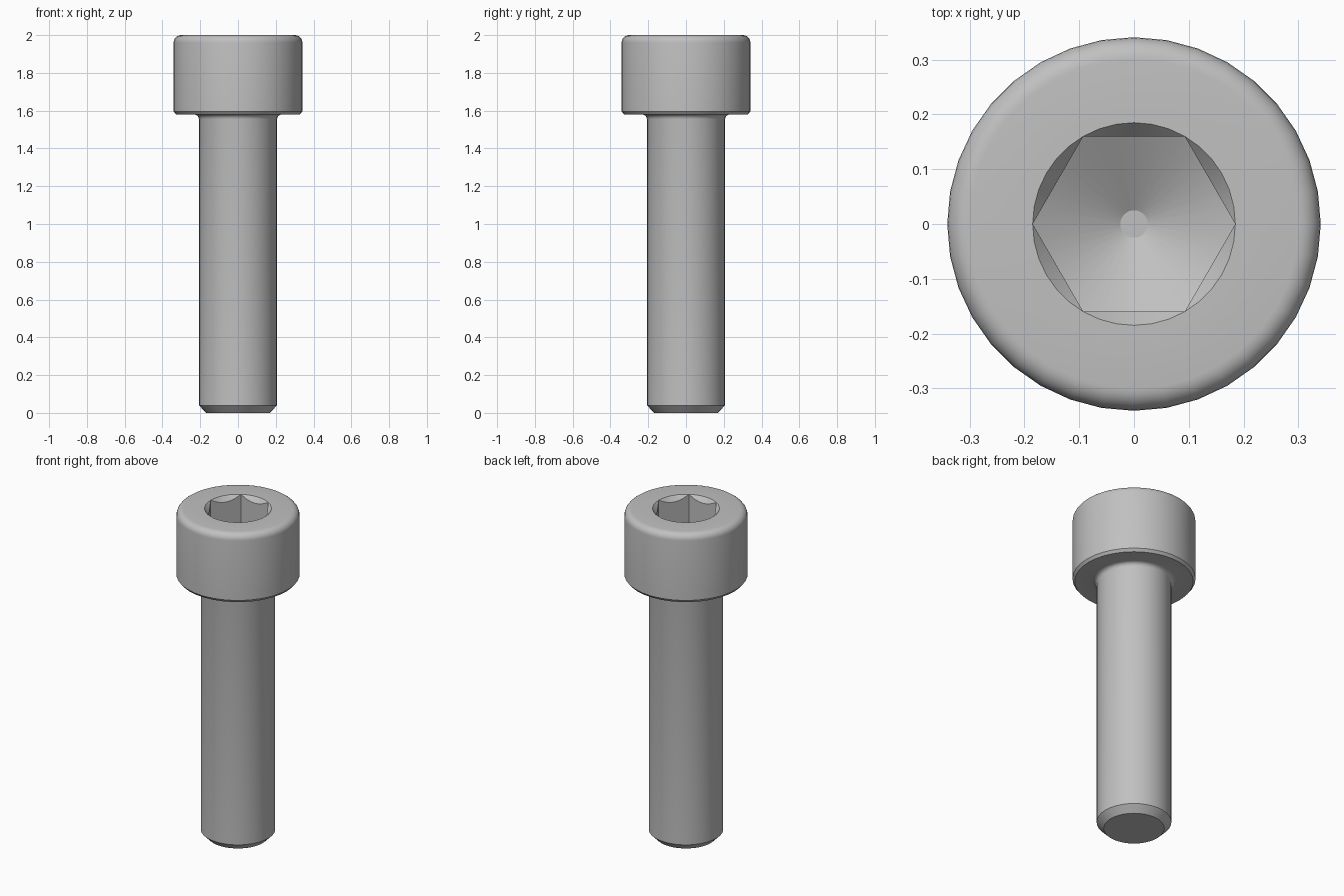
import bpy
import bmesh
import math

SEGMENTS = 36
SOCKET_R = 0.185                                  # across-corner radius of the hexagon
FLAT_R = SOCKET_R * math.cos(math.pi / 6)         # distance to each flat
SOCKET_FLOOR = 1.80                               # corner depth of the socket walls
CONE_SLOPE = math.tan(math.radians(30))

if "Cube" in bpy.data.objects:
    bpy.data.objects.remove(bpy.data.objects["Cube"], do_unlink=True)

steel = bpy.data.materials.new("steel grey")
steel.use_nodes = True
colour = (0.53, 0.53, 0.53, 1)
steel.diffuse_color = colour
steel.node_tree.nodes["Principled BSDF"].inputs["Base Color"].default_value = colour


def arc(cx, cz, radius, start, end, steps):
    """Points of a rounded corner in the profile."""
    angles = [math.radians(start + (end - start) * i / steps) for i in range(steps + 1)]
    return [(cx + radius * math.cos(a), cz + radius * math.sin(a)) for a in angles]


def hex_radius(angle):
    """Distance from the axis to the hexagon wall, with a corner on the x axis."""
    return FLAT_R / math.cos(angle % (math.pi / 3) - math.pi / 6)


def chamfer_point(angle):
    r = hex_radius(angle)
    return r, 2 - (SOCKET_R - r) * 1.2


def floor_point(angle):
    r = hex_radius(angle)
    return r, SOCKET_FLOOR - (SOCKET_R - r) * CONE_SLOPE


# Outer profile: tip chamfer, shank, fillet, head with rounded top edge
profile = [(0.168, 0), (0.207, 0.04)]
profile += arc(0.232, 1.555, 0.025, 180, 90, 4)
profile += [(0.328, 1.58), (0.341, 1.596)]
profile += arc(0.301, 1.96, 0.04, 0, 90, 6)
profile += [(SOCKET_R, 2)]

# Hexagonal socket with a round lead-in and a drilled conical floor
rings = profile + [chamfer_point, floor_point,
                   (0.025, SOCKET_FLOOR - (SOCKET_R - 0.025) * CONE_SLOPE)]

bm = bmesh.new()
loops = []
for ring in rings:
    loop = []
    for i in range(SEGMENTS):
        a = math.tau * i / SEGMENTS
        r, z = ring(a) if callable(ring) else ring
        loop.append(bm.verts.new((r * math.cos(a), r * math.sin(a), z)))
    loops.append(loop)
for low, high in zip(loops, loops[1:]):
    for i in range(SEGMENTS):
        j = (i + 1) % SEGMENTS
        bm.faces.new((low[i], low[j], high[j], high[i]))
bm.faces.new(loops[0][::-1])
bm.faces.new(loops[-1])
bmesh.ops.remove_doubles(bm, verts=bm.verts, dist=0.0001)
bmesh.ops.recalc_face_normals(bm, faces=bm.faces)

mesh = bpy.data.meshes.new("socket_head_screw")
bm.to_mesh(mesh)
bm.free()
mesh.materials.append(steel)
screw = bpy.data.objects.new("socket_head_screw", mesh)
bpy.context.collection.objects.link(screw)

bpy.ops.object.select_all(action="DESELECT")
screw.select_set(True)
bpy.context.view_layer.objects.active = screw
bpy.ops.object.shade_smooth_by_angle(angle=math.radians(28))
